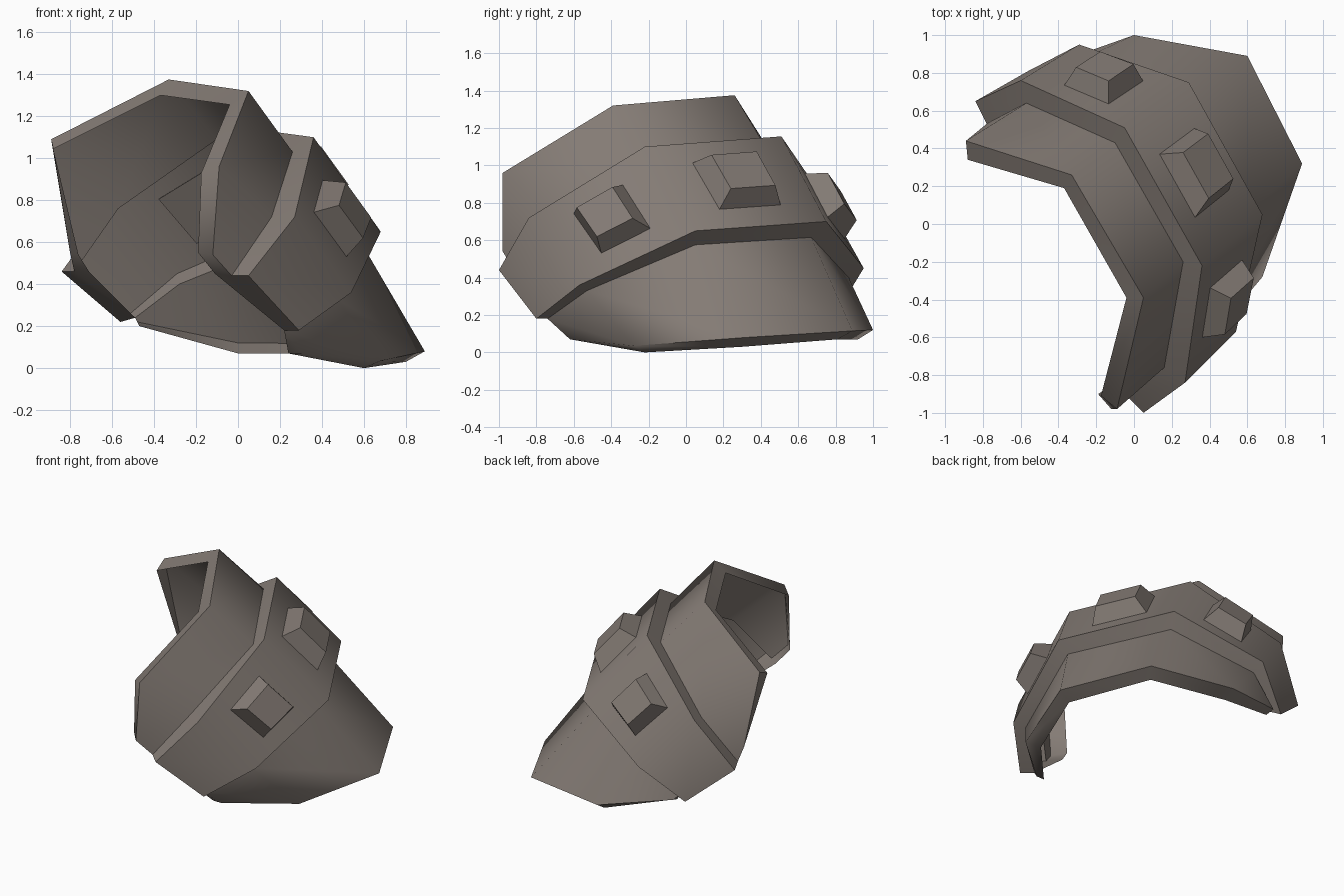
import bpy, bmesh, math
from mathutils import Vector

default = bpy.data.objects.get("Cube")
if default:
    bpy.data.objects.remove(default)

# One warm grey for the whole piece
grey = bpy.data.materials.new("warm grey")
grey.use_nodes = True
colour = (0.232, 0.2, 0.178, 1)
grey.diffuse_color = colour
grey.node_tree.nodes["Principled BSDF"].inputs["Base Color"].default_value = colour


def ring(*points):
    return [Vector(p) for p in points]


# Arch stations, each running from the front end over the top to the back end
collar_lip = ring((-.19, -.9, .55), (-.175, -.91, .93), (-.04, -.39, 1.255),
                  (-.37, .19, 1.3), (-.88, .34, 1.045), (-.76, .42, .54))
collar_top = ring((-.12, -.98, .54), (-.09, -.98, .96), (.05, -.39, 1.32),
                  (-.33, .26, 1.375), (-.89, .44, 1.09), (-.8, .49, .55))
collar_foot = ring((-.03, -.92, .44), (.16, -.76, .72), (.26, -.2, 1.03),
                   (-.1, .43, 1.09), (-.57, .64, .76), (-.78, .53, .46))
band_top = ring((.05, -1, .44), (.27, -.84, .72), (.36, -.22, 1.1),
                (-.05, .51, 1.155), (-.6, .76, .79), (-.84, .65, .46))
band_foot = ring((.29, -.8, .18), (.54, -.57, .36), (.68, .05, .65),
                 (.29, .75, .7), (-.29, .95, .45), (-.56, .81, .22))
flare_top = ring((.22, -.74, .18), (.47, -.53, .33), (.6, .05, .575),
                 (.25, .67, .615), (-.28, .87, .4), (-.49, .76, .24))
flare_foot = ring((.3, -.62, .07), (.68, -.28, .035), (.89, .32, .08),
                  (.6, .89, .115), (0, 1, .12), (-.48, .83, .22))
flare_lip = ring((.24, -.62, .07), (.6, -.22, 0), (.8, .3, .03),
                 (.54, .81, .07), (0, .92, .07), (-.47, .77, .2))
# Inner corners of the folded edge at the front and back ends
end_corners = ring((-.11, -.85, .45), (-.71, .48, .46))


def finish(name, bm, angle):
    mesh = bpy.data.meshes.new(name)
    bm.to_mesh(mesh)
    bm.free()
    mesh.materials.append(grey)
    obj = bpy.data.objects.new(name, mesh)
    bpy.context.collection.objects.link(obj)
    bpy.ops.object.select_all(action='DESELECT')
    obj.select_set(True)
    bpy.context.view_layer.objects.active = obj
    bpy.ops.object.shade_smooth_by_angle(angle=math.radians(angle))


def shoulder_shell():
    """Open skin with a raised band and an inward fold around its whole edge."""
    bm = bmesh.new()
    arches = (collar_lip, collar_top, collar_foot, band_top,
              band_foot, flare_top, flare_foot, flare_lip)
    rows = [[bm.verts.new(p) for p in arch] for arch in arches]
    for upper, lower in zip(rows, rows[1:]):
        for s in range(len(upper) - 1):
            bm.faces.new((upper[s], lower[s], lower[s + 1], upper[s + 1]))
    # Folded ends: collar, band side, band cap and flare
    for end, corner in zip((0, -1), end_corners):
        lip, top, foot, b_top, b_foot, f_top, f_foot, f_lip = [r[end] for r in rows]
        inner = bm.verts.new(corner)
        for face in ((lip, inner, foot, top), (inner, f_top, foot),
                     (foot, f_top, b_foot, b_top), (f_top, f_lip, f_foot)):
            bm.faces.new(face if end == 0 else face[::-1])
    finish("shoulder_shell", bm, 65)


def stud(name, s, half_width):
    """Tapered block set into one panel of the band."""
    a, b, c, d = band_top[s], band_foot[s], band_foot[s + 1], band_top[s + 1]
    normal = (c - a).cross(d - b).normalized()

    def on_panel(u, v):
        return a.lerp(d, u).lerp(b.lerp(c, u), v)

    bm = bmesh.new()
    layers = []
    for scale, lift in ((1, -.015), (.7, .11)):
        du, dv = half_width * scale, .285 * scale
        layers.append([bm.verts.new(on_panel(.5 + i * du, .5 + j * dv) + normal * lift)
                       for i, j in ((-1, -1), (-1, 1), (1, 1), (1, -1))])
    base, top = layers
    bm.faces.new(base)
    bm.faces.new(top)
    for i in range(4):
        k = (i + 1) % 4
        bm.faces.new((base[i], base[k], top[k], top[i]))
    bmesh.ops.recalc_face_normals(bm, faces=bm.faces)
    finish(name, bm, 20)


shoulder_shell()

# Three studs along the band
stud("front_stud", 1, .22)
stud("middle_stud", 2, .24)
stud("back_stud", 3, .22)
